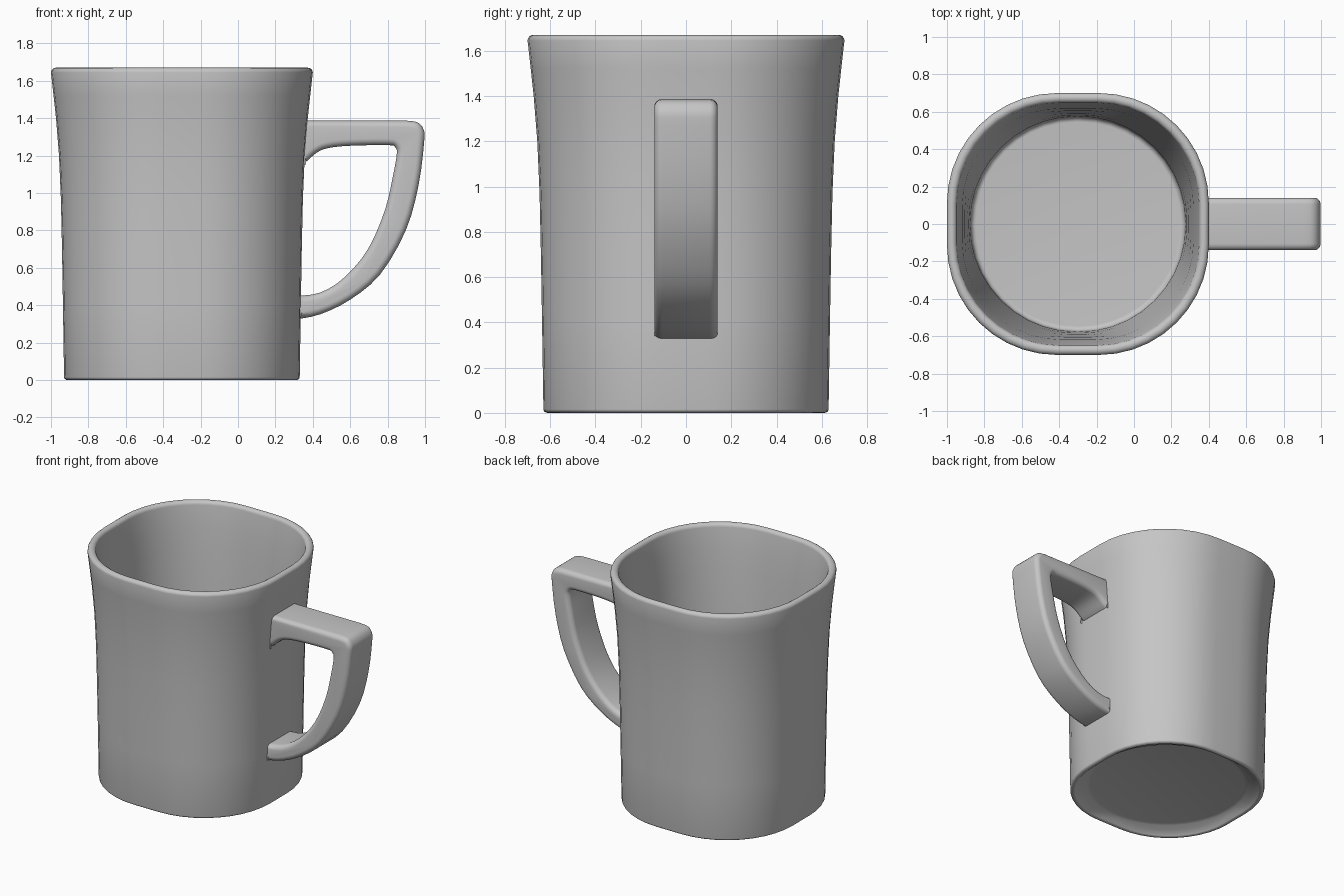
import bpy, bmesh, math
from mathutils import Vector

cube = bpy.data.objects.get("Cube")
if cube:
    bpy.data.objects.remove(cube, do_unlink=True)

ceramic = bpy.data.materials.new("grey ceramic")
ceramic.use_nodes = True
GREY = (0.56, 0.56, 0.56, 1)
ceramic.diffuse_color = GREY
ceramic.node_tree.nodes["Principled BSDF"].inputs["Base Color"].default_value = GREY


def finish(name, bm, location=(0, 0, 0)):
    bmesh.ops.recalc_face_normals(bm, faces=bm.faces)
    mesh = bpy.data.meshes.new(name)
    bm.to_mesh(mesh)
    bm.free()
    mesh.materials.append(ceramic)
    obj = bpy.data.objects.new(name, mesh)
    obj.location = location
    bpy.context.collection.objects.link(obj)
    bpy.ops.object.select_all(action='DESELECT')
    bpy.context.view_layer.objects.active = obj
    obj.select_set(True)
    bpy.ops.object.shade_smooth_by_angle(angle=math.radians(35))


def rounded_square(half, z, roundness, steps=10):
    """Ring of points: a square with corner radius = half * roundness."""
    r = half * roundness
    ring = []
    for corner in range(4):
        mid = math.radians(45 + 90 * corner)
        cx = math.copysign(half - r, math.cos(mid))
        cy = math.copysign(half - r, math.sin(mid))
        for i in range(steps + 1):
            a = math.radians(90 * (corner + i / steps))
            ring.append(Vector((cx + r * math.cos(a), cy + r * math.sin(a), z)))
    return ring


def arc(half, z, rx, rz, start, end, roundness, steps=8):
    """Rounded stretch of the body profile."""
    angles = [math.radians(start + (end - start) * i / steps) for i in range(steps + 1)]
    return [(half + rx * math.cos(a), z + rz * math.sin(a), roundness) for a in angles]


# Mug body: rings (half width, height, roundness) from under the base, up the
# outside, over the rim and down the inside to the round floor
SQ, RND = 0.84, 0.985
sections = [(0.53, 0.05, RND), (0.555, 0.044, RND), (0.575, 0.025, 0.94)]
sections += arc(0.61, 0.016, 0.02, 0.016, 200, 360, SQ)
sections += [
    (0.636, 0.4, SQ), (0.641, 0.7, SQ), (0.647, 0.97, SQ), (0.657, 1.2, SQ),
    (0.673, 1.4, SQ), (0.686, 1.52, SQ),
]
sections += arc(0.674, 1.645, 0.026, 0.025, 0, 180, SQ)
sections += [
    (0.631, 1.5, SQ), (0.618, 1.35, 0.85), (0.604, 1.1, 0.87), (0.592, 0.8, 0.91),
    (0.582, 0.5, 0.95), (0.576, 0.25, RND),
]
sections += arc(0.545, 0.13, 0.028, 0.03, 0, -90, RND)
bm = bmesh.new()
rings = [[bm.verts.new(p) for p in rounded_square(*s)] for s in sections]
for low, high in zip(rings, rings[1:]):
    for i in range(len(low)):
        j = (i + 1) % len(low)
        bm.faces.new((low[i], low[j], high[j], high[i]))
bm.faces.new(rings[0])
bm.faces.new(rings[-1])
finish("mug_body", bm, (-0.3, 0, 0))


def smooth_path(points, steps):
    """Catmull-Rom curve through the given points."""
    pts = [Vector(p) for p in points]
    pts = [2 * pts[0] - pts[1]] + pts + [2 * pts[-1] - pts[-2]]
    path = []
    for a, b, c, d in zip(pts, pts[1:], pts[2:], pts[3:]):
        for i in range(steps):
            t = i / steps
            path.append(0.5 * (2 * b + (c - a) * t + (2 * a - 5 * b + 4 * c - d) * t * t
                               + (3 * b - a - 3 * c + d) * t ** 3))
    return path + [pts[-2]]


# Handle: side outline (x, z), stacked across the width and drawn in at the
# two sides so that its edges are round
outer = smooth_path([(0.9, 1.387), (0.96, 1.378), (0.993, 1.338), (0.995, 1.27),
                     (0.965, 1.04), (0.897, 0.8), (0.76, 0.565), (0.6, 0.43),
                     (0.44, 0.352), (0.3, 0.322)], 3)
inner = smooth_path([(0.3, 0.448), (0.44, 0.468), (0.57, 0.55), (0.695, 0.7),
                     (0.786, 0.91), (0.83, 1.1), (0.849, 1.21), (0.84, 1.245),
                     (0.805, 1.256), (0.6, 1.253), (0.48, 1.24), (0.42, 1.215),
                     (0.365, 1.168), (0.33, 1.15)], 3)
outline = [Vector((0.33, 1.387))] + outer + inner
WIDTH, EDGE = 0.14, 0.035


def inset(points, amount):
    """Outline moved inwards along its normals; the clockwise inside is right."""
    moved = []
    for i, p in enumerate(points):
        along = points[(i + 1) % len(points)] - points[i - 1]
        moved.append(p + Vector((along.y, -along.x)).normalized() * amount)
    return moved


side = [(WIDTH - EDGE + EDGE * math.sin(a), EDGE * (1 - math.cos(a)))
        for a in (math.radians(15 * i) for i in range(7))]
layers = [(-y, d) for y, d in reversed(side)] + side
bm = bmesh.new()
loops = [[bm.verts.new((p.x, y, p.y)) for p in inset(outline, d)] for y, d in layers]
for one, two in zip(loops, loops[1:]):
    for i in range(len(one)):
        j = (i + 1) % len(one)
        bm.faces.new((one[i], one[j], two[j], two[i]))
bm.faces.new(loops[0])
bm.faces.new(loops[-1])
finish("handle", bm)
